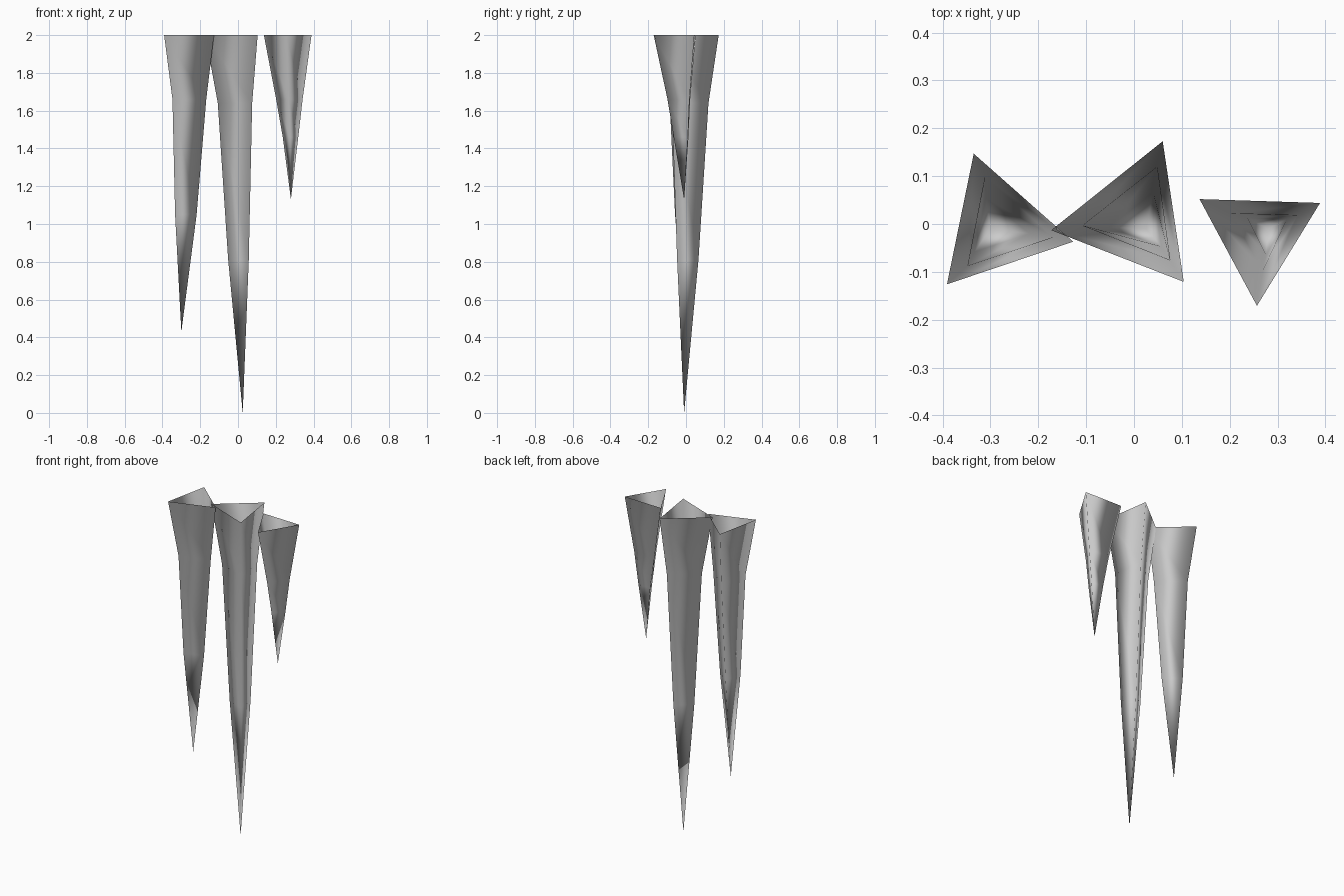
import bpy, bmesh

if "Cube" in bpy.data.objects:
    bpy.data.objects.remove(bpy.data.objects["Cube"])

ice = bpy.data.materials.new("pale_grey")
ice.diffuse_color = (0.6, 0.6, 0.6, 1)
ice.use_nodes = True
ice.node_tree.nodes["Principled BSDF"].inputs["Base Color"].default_value = ice.diffuse_color


def spike(name, rings, tip):
    """Open-topped three-sided spike: triangular rings from the top down, closed at a tip."""
    bm = bmesh.new()
    loops = [[bm.verts.new((x, y, z)) for x, y in ring] for z, ring in rings]
    end = bm.verts.new(tip)
    for upper, lower in zip(loops, loops[1:]):
        for i in range(3):
            j = (i + 1) % 3
            bm.faces.new((upper[i], lower[i], lower[j], upper[j]))
    for i in range(3):
        bm.faces.new((loops[-1][i], end, loops[-1][(i + 1) % 3]))
    for f in bm.faces:
        f.smooth = True
    me = bpy.data.meshes.new(name)
    bm.to_mesh(me)
    bm.free()
    me.materials.append(ice)
    ob = bpy.data.objects.new(name, me)
    bpy.context.collection.objects.link(ob)


# Corners run counter-clockwise seen from above
spike("left_spike", [
    (2.00, [(-0.335, 0.147), (-0.391, -0.126), (-0.127, -0.037)]),
    (1.66, [(-0.311, 0.098), (-0.347, -0.087), (-0.168, -0.027)]),
    (1.05, [(-0.310, 0.055), (-0.333, -0.058), (-0.219, -0.020)]),
], (-0.300, -0.01, 0.43))

spike("middle_spike", [
    (2.00, [(0.060, 0.173), (-0.173, -0.013), (0.104, -0.121)]),
    (1.64, [(0.048, 0.119), (-0.107, -0.003), (0.075, -0.075)]),
    (0.81, [(0.040, 0.066), (-0.052, -0.007), (0.057, -0.047)]),
], (0.025, -0.01, 0.0))

spike("right_spike", [
    (2.00, [(0.389, 0.044), (0.137, 0.052), (0.257, -0.171)]),
    (1.66, [(0.342, 0.018), (0.202, 0.022), (0.269, -0.098)]),
    (1.46, [(0.319, 0.010), (0.237, 0.013), (0.276, -0.065)]),
], (0.280, -0.01, 1.13))
